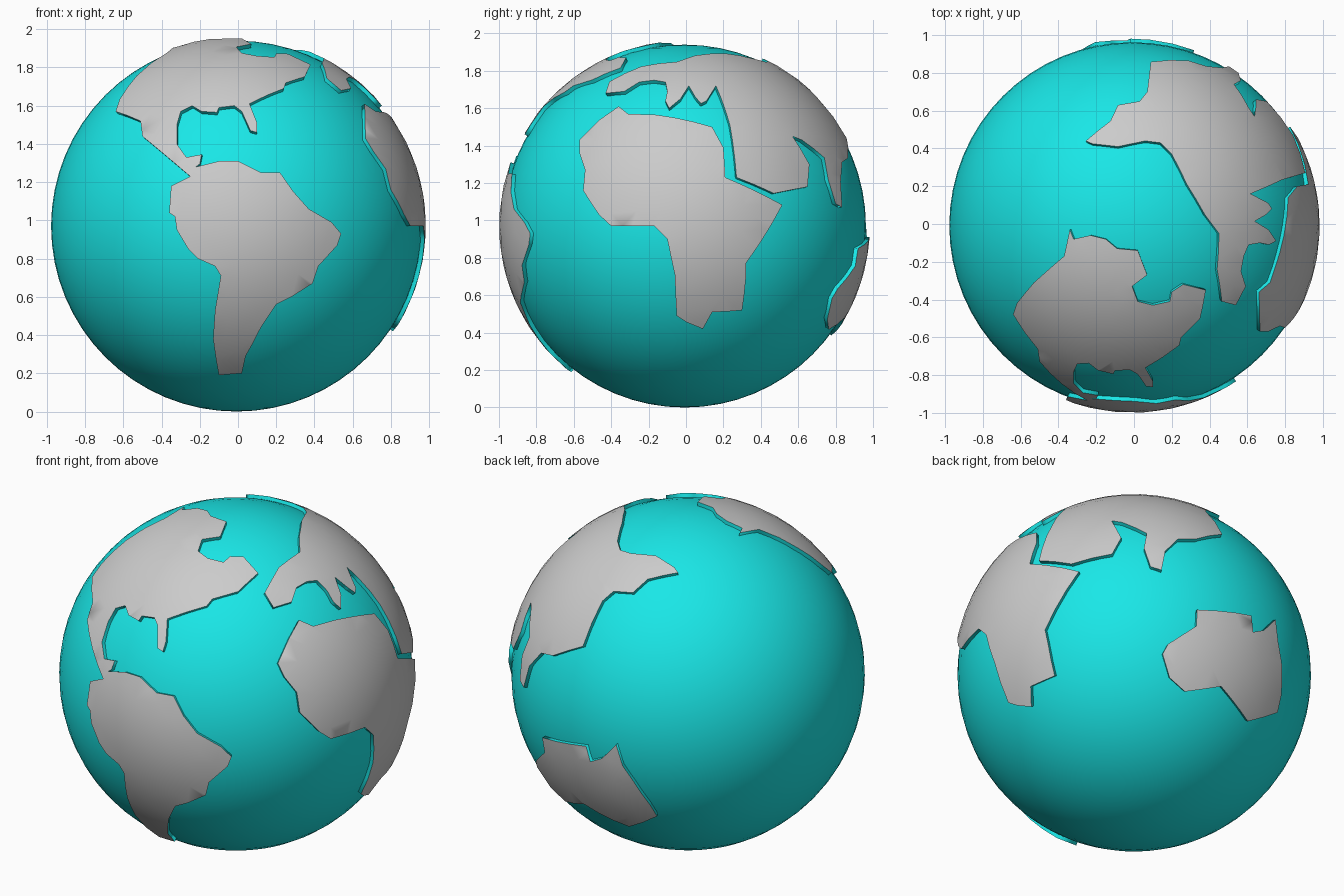
import bpy, bmesh
from math import sin, cos, radians, sqrt, acos
from mathutils import Vector
from mathutils.geometry import delaunay_2d_cdt

if "Cube" in bpy.data.objects:
    bpy.data.objects.remove(bpy.data.objects["Cube"])

CENTRE = Vector((-0.008, -0.008, 0.97))
R_SEA, R_LAND, R_ROOT, STEP = 0.97, 0.991, 0.955, 0.11

sea_mat = bpy.data.materials.new("sea")
sea_mat.diffuse_color = (0.01, 0.8, 0.8, 1)
sea_mat.use_nodes = True
sea_mat.node_tree.nodes["Principled BSDF"].inputs["Base Color"].default_value = sea_mat.diffuse_color


def seen(turn, tilt, pts, world=True):
    """Unit directions of coast points read off a view with given camera turn and tilt."""
    t, p = radians(turn), radians(tilt)
    h = Vector((sin(t), -cos(t), 0))
    z = Vector((0, 0, 1))
    right = Vector((cos(t), sin(t), 0))
    up = z * cos(p) - h * sin(p)
    out = h * cos(p) + z * sin(p)
    res = []
    for a, b in pts:
        if world:
            a, b = a - CENTRE.dot(right), b - CENTRE.dot(up)
        d = sqrt(max(0.0, R_LAND ** 2 - a * a - b * b))
        res.append((right * a + up * b + out * d).normalized())
    return res


def front(pts): return seen(0, 0, pts)
def side(pts): return seen(90, 0, pts)
def top(pts): return seen(0, 90, pts)
def below(pts): return seen(141, -30, pts, False)


def finish(bm, name, mat=None):
    me = bpy.data.meshes.new(name)
    bm.to_mesh(me)
    bm.free()
    for p in me.polygons:
        p.use_smooth = True
    if mat:
        me.materials.append(mat)
    bpy.context.collection.objects.link(bpy.data.objects.new(name, me))


def continent(name, coast):
    # refine long coast segments
    rim = []
    for a, b in zip(coast, coast[1:] + coast[:1]):
        n = max(1, int((b - a).length / STEP + 0.5))
        rim += [a.lerp(b, i / n).normalized() for i in range(n)]
    # flatten around the middle of the continent
    mid = sum(coast, Vector()).normalized()
    u = mid.orthogonal().normalized()
    v = mid.cross(u)

    def flat(d):
        ang = acos(max(-1, min(1, d.dot(mid))))
        q = Vector((d.dot(u), d.dot(v)))
        return q.normalized() * ang if q.length > 1e-9 else Vector((0, 0))

    def round_(q):
        a = q.length
        if a < 1e-9:
            return mid.copy()
        return mid * cos(a) + (u * q.x + v * q.y) * (sin(a) / a)

    ring = [flat(d) for d in rim]
    area = sum(p.cross(q) for p, q in zip(ring, ring[1:] + ring[:1]))
    if area < 0:
        ring.reverse()
    n = len(ring)
    grid = [Vector((i * STEP, j * STEP * 0.87)) for i in range(-14, 15) for j in range(-16, 17)]
    pts, _, tris, *_ = delaunay_2d_cdt(ring + grid, [], [list(range(n))], 1, 1e-5)
    # raised land
    bm = bmesh.new()
    vs = [bm.verts.new(CENTRE + round_(q) * R_LAND) for q in pts]
    for t in tris:
        bm.faces.new([vs[i] for i in t])
    bmesh.ops.delete(bm, geom=[w for w in bm.verts if not w.link_faces], context='VERTS')
    finish(bm, name)
    # shore wall down into the sea
    bm = bmesh.new()
    hi = [bm.verts.new(CENTRE + round_(q) * R_LAND) for q in ring]
    lo = [bm.verts.new(CENTRE + round_(q) * R_ROOT) for q in ring]
    for i in range(n):
        j = (i + 1) % n
        bm.faces.new((hi[j], hi[i], lo[i], lo[j]))
    finish(bm, name + "_shore", sea_mat)


# sea
bm = bmesh.new()
bmesh.ops.create_uvsphere(bm, u_segments=64, v_segments=32, radius=R_SEA)
bmesh.ops.translate(bm, vec=CENTRE, verts=bm.verts)
finish(bm, "sea", sea_mat)

# southern land on the front
continent("south_west_land", front([
    (-.25, 1.23), (-.35, 1.18), (-.36, 1.04), (-.33, 1.02), (-.32, .95), (-.26, .85),
    (-.21, .80), (-.12, .76), (-.09, .71), (-.12, .53), (-.13, .38), (-.10, .19),
    (.02, .20), (.04, .29), (.12, .44), (.20, .56), (.28, .60), (.39, .67), (.42, .76),
    (.52, .87), (.54, .93), (.49, .99), (.37, 1.06), (.29, 1.15), (.22, 1.25),
    (.12, 1.25), (0, 1.31), (-.10, 1.31), (-.22, 1.28)]))

# northern land on the front
continent("north_west_land",
    front([(-.25, 1.23), (-.50, 1.44), (-.51, 1.52), (-.64, 1.57)])
    + top([(-.62, -.42), (-.53, -.31), (-.37, -.17), (-.34, -.03), (-.32, -.08),
           (-.23, -.06), (-.15, -.08), (-.09, -.13), (.02, -.14), (.07, -.27), (-.01, -.33),
           (.02, -.41), (.10, -.43), (.19, -.41), (.20, -.36), (.26, -.32), (.38, -.35),
           (.35, -.50)])
    + front([(.25, 1.72), (.24, 1.69), (.06, 1.61), (.10, 1.51), (.10, 1.46), (.065, 1.47),
             (.02, 1.57), (-.02, 1.60), (-.10, 1.59), (-.11, 1.565), (-.19, 1.57),
             (-.24, 1.60), (-.30, 1.57), (-.32, 1.50), (-.32, 1.40), (-.27, 1.33),
             (-.19, 1.345), (-.20, 1.295), (-.22, 1.28)]))

# southern land on the right
continent("south_east_land", side([
    (-.36, 1.61), (-.31, 1.57), (-.16, 1.565), (.14, 1.50), (.20, 1.39), (.21, 1.23),
    (.515, 1.083), (.32, .77), (.32, .69), (.30, .52), (.14, .51), (.09, .42), (.005, .455),
    (-.05, .49), (-.06, .71), (-.10, .90), (-.17, .97), (-.40, .97), (-.465, 1.03),
    (-.55, 1.16), (-.54, 1.27), (-.57, 1.36), (-.57, 1.43), (-.46, 1.54)]))

# large northern land
continent("north_east_land",
    top([(.465, -.41), (.44, -.24), (.45, -.05), (.375, .05), (.28, .21), (.20, .37),
         (.14, .43), (.06, .44), (-.085, .41), (-.22, .425), (-.255, .44), (-.125, .545),
         (-.085, .63), (.03, .65), (.07, .70)])
    + below([(.47, .775), (.32, .747), (.225, .747), (.154, .68)])
    + side([(.835, 1.07), (.80, 1.09), (.76, 1.22), (.74, 1.335), (.62, 1.43), (.57, 1.45),
            (.615, 1.38), (.66, 1.30), (.65, 1.18), (.47, 1.145), (.27, 1.23), (.235, 1.51),
            (.16, 1.72), (.11, 1.64), (.08, 1.625), (.05, 1.66), (.015, 1.72), (-.03, 1.65),
            (-.09, 1.60), (-.11, 1.64), (-.10, 1.69), (-.11, 1.74), (-.17, 1.75),
            (-.25, 1.74), (-.33, 1.69), (-.43, 1.68)]))

# island land at the back
continent("island_land", below([
    (.33, .36), (.545, .345), (.63, .33), (.64, .24), (.70, .25), (.765, .31), (.78, .185),
    (.80, .075), (.80, -.105), (.78, -.20), (.615, -.25), (.465, -.06), (.265, -.09),
    (.18, -.015), (.14, .115), (.17, .17), (.325, .27)]))
